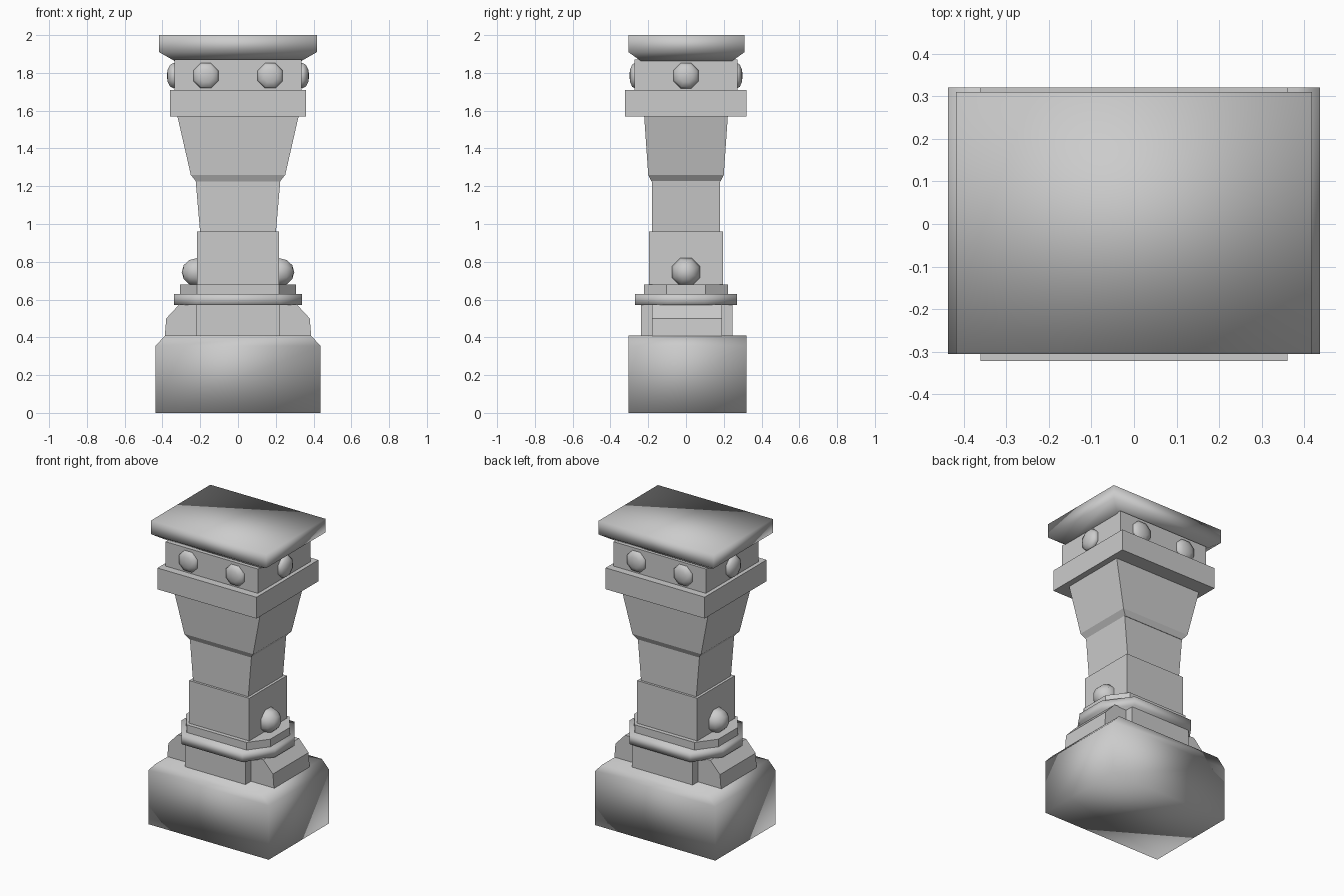
import bpy, bmesh, math
from mathutils import Matrix

cube = bpy.data.objects.get("Cube")
if cube:
    bpy.data.objects.remove(cube, do_unlink=True)

# One stone colour
stone = bpy.data.materials.new("stone grey")
stone.use_nodes = True
stone.diffuse_color = (0.6, 0.6, 0.6, 1)
stone.node_tree.nodes["Principled BSDF"].inputs["Base Color"].default_value = (0.6, 0.6, 0.6, 1)


def finish(name, bm, smooth):
    bmesh.ops.recalc_face_normals(bm, faces=bm.faces)
    for f in bm.faces:
        f.smooth = smooth
    mesh = bpy.data.meshes.new(name)
    bm.to_mesh(mesh)
    bm.free()
    mesh.materials.append(stone)
    obj = bpy.data.objects.new(name, mesh)
    bpy.context.collection.objects.link(obj)
    return obj


def loft(name, levels, smooth=False, chamfer=None):
    """Stack of plan outlines; each level is (z, half width, front y, back y)."""
    bm = bmesh.new()
    rings = []
    for z, w, f, b in levels:
        if chamfer:
            cx, cy = chamfer
            plan = [(-w + cx, f), (w - cx, f), (w, f + cy), (w, b - cy),
                    (w - cx, b), (-w + cx, b), (-w, b - cy), (-w, f + cy)]
        else:
            plan = [(-w, f), (w, f), (w, b), (-w, b)]
        rings.append([bm.verts.new((x, y, z)) for x, y in plan])
    n = len(rings[0])
    for low, high in zip(rings, rings[1:]):
        for i in range(n):
            j = (i + 1) % n
            bm.faces.new((low[i], low[j], high[j], high[i]))
    bm.faces.new(rings[0][::-1])
    bm.faces.new(rings[-1])
    return finish(name, bm, smooth)


def stud(name, x, y, z, radius, depth, facing_x):
    """Faceted round stud, flattened along the way it faces."""
    bm = bmesh.new()
    bmesh.ops.create_uvsphere(bm, u_segments=8, v_segments=6, radius=1)
    turn = Matrix.Rotation(math.pi / 2, 4, 'Y' if facing_x else 'X')
    size = (depth, radius, radius) if facing_x else (radius, depth, radius)
    scale = Matrix.Diagonal((*size, 1))
    spin = Matrix.Rotation(math.pi / 8, 4, 'Z')
    bmesh.ops.transform(bm, matrix=Matrix.Translation((x, y, z)) @ scale @ turn @ spin, verts=bm.verts)
    return finish(name, bm, True)


# Foot and stepped shoulder
loft("foot", [(0, 0.437, -0.305, 0.32), (0.355, 0.437, -0.305, 0.32),
              (0.41, 0.385, -0.305, 0.32)], smooth=True)
loft("shoulder_wings", [(0.4, 0.388, -0.18, 0.19), (0.5, 0.38, -0.18, 0.19),
                        (0.575, 0.31, -0.18, 0.19)])
loft("shoulder_core", [(0.4, 0.22, -0.237, 0.245), (0.58, 0.22, -0.237, 0.245)])

# Cut-corner mouldings
loft("lower_moulding", [(0.57, 0.34, -0.27, 0.27), (0.63, 0.34, -0.27, 0.27)],
     smooth=True, chamfer=(0.12, 0.17))
loft("upper_moulding", [(0.62, 0.307, -0.222, 0.222), (0.68, 0.307, -0.222, 0.222)],
     chamfer=(0.09, 0.12))

# Shaft
loft("shaft_block", [(0.67, 0.218, -0.195, 0.195), (0.96, 0.218, -0.195, 0.195)])
loft("shaft", [(0.95, 0.2, -0.18, 0.18), (1.24, 0.225, -0.18, 0.18)])
loft("flared_capital", [(1.225, 0.222, -0.183, 0.183), (1.26, 0.25, -0.2, 0.2),
                        (1.58, 0.323, -0.222, 0.222)])

# Head
loft("belt", [(1.57, 0.36, -0.322, 0.32), (1.71, 0.36, -0.322, 0.32)])
loft("neck", [(1.7, 0.335, -0.272, 0.272), (1.87, 0.335, -0.272, 0.272)])
loft("cap", [(1.86, 0.33, -0.235, 0.24), (1.91, 0.418, -0.305, 0.31),
             (2.0, 0.418, -0.305, 0.31)], smooth=True)

# Studs on the shaft and around the neck
for side, s in (("left", 1), ("right", -1)):
    stud(side + "_shaft_stud", s * 0.218, 0, 0.745, 0.08, 0.08, True)
    stud(side + "_neck_stud", s * 0.34, 0, 1.785, 0.073, 0.037, True)
    for end, t in (("front", -1), ("back", 1)):
        stud(f"{end}_{side}_neck_stud", s * 0.17, t * 0.27, 1.785, 0.073, 0.03, False)
